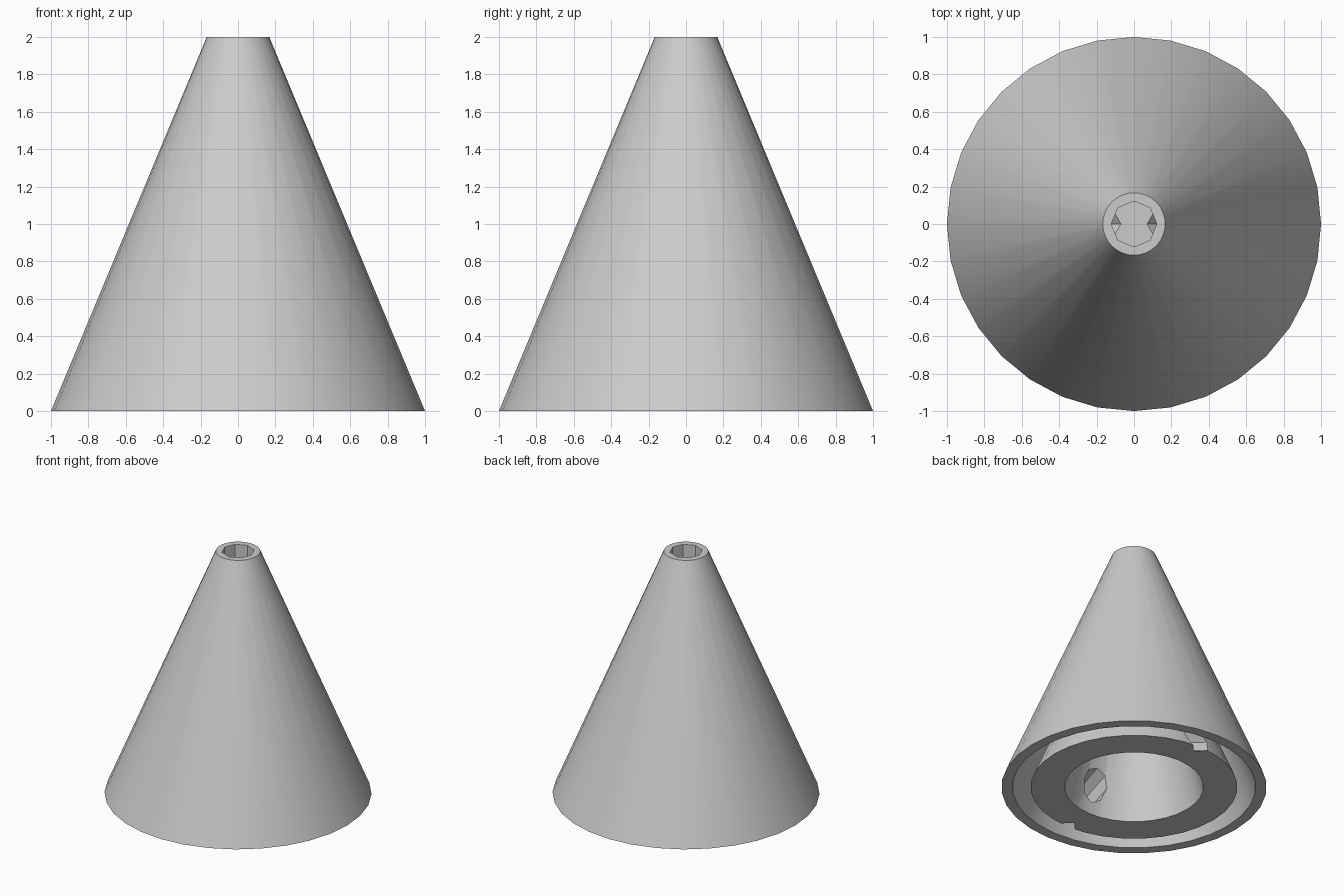
import bpy, bmesh
from math import pi, radians, sin, cos
from mathutils import Vector, Matrix

old = bpy.data.objects.get("Cube")
if old:
    bpy.data.objects.remove(old, do_unlink=True)

grey = bpy.data.materials.new("light_grey")
grey.use_nodes = True
colour = (0.6, 0.6, 0.6, 1)
grey.diffuse_color = colour
grey.node_tree.nodes["Principled BSDF"].inputs["Base Color"].default_value = colour


def make_object(name, bm):
    bmesh.ops.recalc_face_normals(bm, faces=bm.faces)
    mesh = bpy.data.meshes.new(name)
    bm.to_mesh(mesh)
    bm.free()
    mesh.materials.append(grey)
    obj = bpy.data.objects.new(name, mesh)
    bpy.context.collection.objects.link(obj)
    return obj


def lathe(name, profile, sides):
    """Revolve (radius, height) points; points on the axis become single vertices."""
    bm = bmesh.new()
    rings = []
    for r, z in profile:
        if r == 0:
            rings.append([bm.verts.new((0, 0, z))] * sides)
        else:
            rings.append([bm.verts.new((r * cos(2 * pi * i / sides), r * sin(2 * pi * i / sides), z))
                          for i in range(sides)])
    for a, b in zip(rings, rings[1:]):
        for i in range(sides):
            j = (i + 1) % sides
            corners = list(dict.fromkeys((a[i], a[j], b[j], b[i])))
            bm.faces.new(corners)
    # flat discs where the profile closes on the axis
    flat = [f for f in bm.faces if any(abs(v.co.x) + abs(v.co.y) < 1e-6 for v in f.verts)]
    bmesh.ops.dissolve_faces(bm, faces=flat)
    return make_object(name, bm)


def drill(start, end, radius):
    """Eight-sided cutter between two points, with a corner pointing down."""
    start, end = Vector(start), Vector(end)
    axis = (end - start).normalized()
    side = Vector((0, 0, 1)).cross(axis)
    side = side.normalized() if side.length > 1e-6 else Vector((1, 0, 0))
    turn = Matrix((side, axis.cross(side), axis)).transposed().to_4x4()
    bm = bmesh.new()
    bmesh.ops.create_cone(bm, cap_ends=True, segments=8, radius1=radius, radius2=radius,
                          depth=(end - start).length,
                          matrix=Matrix.Translation((start + end) / 2) @ turn)
    cutter = make_object("cutter", bm)
    cutter.hide_render = True
    return cutter


# Cone with a central cavity and a ring groove underneath
body = lathe("cone_body", [
    (0, 2), (0.167, 2), (1, 0), (0.917, 0), (0.241, 1.62), (0.104, 1.62),
    (0.78, 0), (0.523, 0), (0.16, 1.4), (0, 1.4)], 32)

# Socket in the tip, sloping side channels and lower cross channels
floor = 1.7
cutters = [drill((0, 0, floor), (0, 0, 2.1), 0.122)]
for s in (-1, 1):
    cutters.append(drill((s * 0.08, 0, floor + 0.11), (s * 0.2, 0, floor - 0.01), 0.085))
    cutters.append(drill((0, s * 0.3, 0.29), (0, s * 0.84, 0.061), 0.11))

bpy.context.view_layer.objects.active = body
for cutter in cutters:
    cut = body.modifiers.new("cut", "BOOLEAN")
    cut.operation = "DIFFERENCE"
    cut.solver = "EXACT"
    cut.object = cutter
    bpy.ops.object.modifier_apply(modifier=cut.name)
    bpy.data.objects.remove(cutter, do_unlink=True)

bpy.ops.object.select_all(action="DESELECT")
body.select_set(True)
bpy.ops.object.shade_smooth_by_angle(angle=radians(20))
